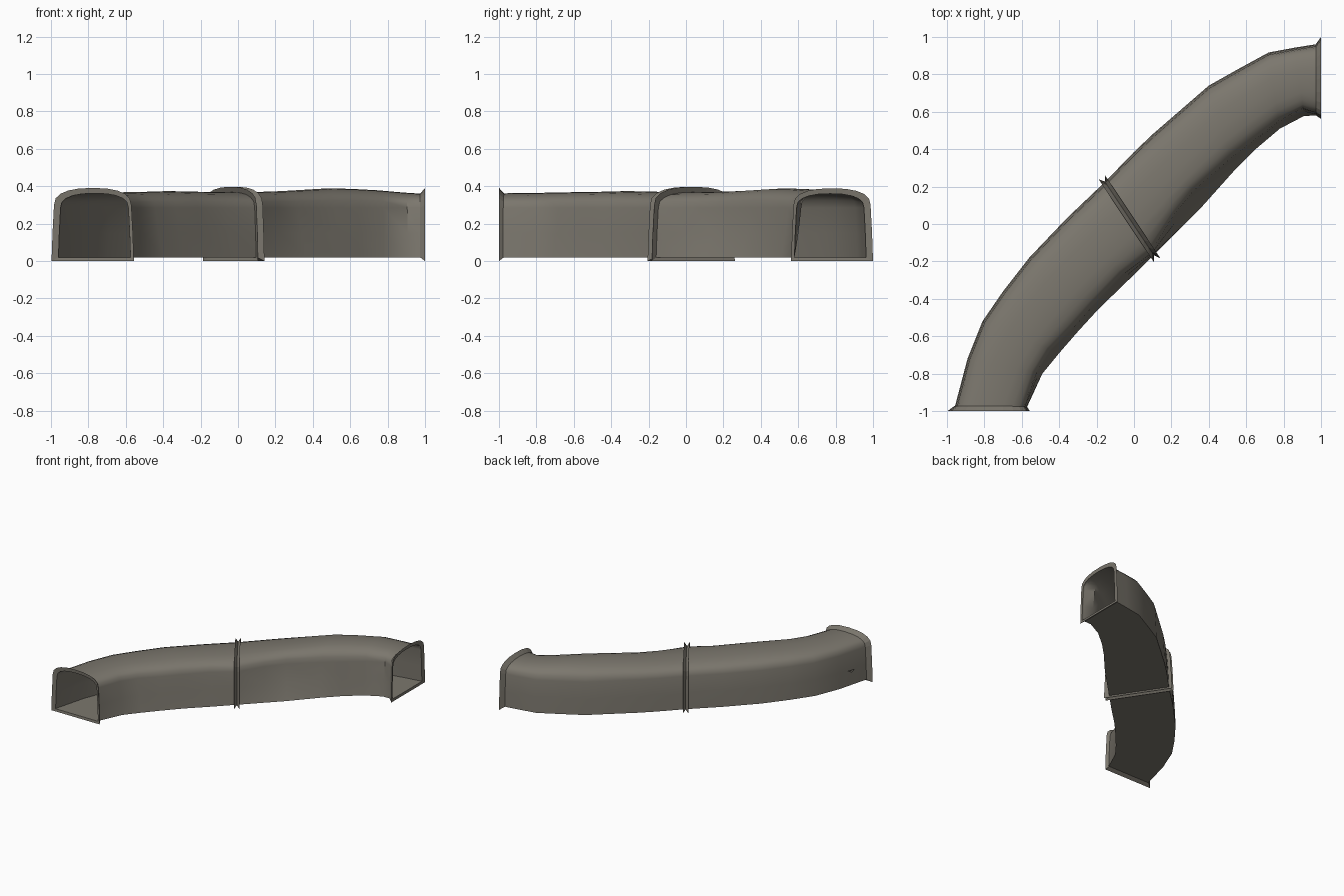
import bpy, math
from mathutils import Vector

if "Cube" in bpy.data.objects:
    bpy.data.objects.remove(bpy.data.objects["Cube"])

mat = bpy.data.materials.new("warm grey stone")
mat.diffuse_color = (0.20, 0.185, 0.155, 1)
mat.use_nodes = True
mat.node_tree.nodes["Principled BSDF"].inputs["Base Color"].default_value = mat.diffuse_color

# Stations along the bend: left x,y / right x,y / roof height / inward lean of right wall
STATIONS = [
    (-.96, -.985, -.575, -.985, .362, .00),
    (-.89, -.72, -.49, -.80, .365, .02),
    (-.81, -.52, -.40, -.69, .368, .035),
    (-.70, -.36, -.30, -.575, .370, .02),
    (-.56, -.18, -.19, -.455, .374, .02),
    (-.36, .03, -.03, -.30, .370, .03),
    (-.155, .225, .105, -.165, .368, .00),
    (.00, .385, .25, -.02, .370, .06),
    (.10, .48, .37, .10, .374, .08),
    (.40, .74, .54, .29, .388, .05),
    (.56, .83, .65, .40, .386, .03),
    (.72, .917, .78, .51, .378, .025),
    (.86, .943, .91, .578, .366, .03),
    (.985, .963, .985, .58, .360, .00),
]
N_ARC = 10


def section(st, lean_on=True, grow_l=0.0, grow_r=0.0, grow_z=0.0, base=0.02, shift=0.0):
    """Arch section from left foot over the roof to right foot."""
    left, right = Vector(st[0:2]), Vector(st[2:4])
    t = (right - left).normalized()
    n = Vector((-t.y, t.x))
    left = left - t * grow_l + n * shift
    width = (right - left).length + grow_r
    lean = st[5] if lean_on else 0
    shoulder, crown = 0.285 + grow_z * 0.5, st[4] + grow_z
    prof = [(0, base), (0.012, 0.15)]
    for i in range(N_ARC + 1):
        a = math.pi * i / N_ARC
        u = 0.5 - 0.47 * math.copysign(abs(math.cos(a)) ** 0.85, math.cos(a))
        prof.append((u, shoulder + (crown - shoulder) * math.sin(a) ** 0.8 if 0 < i < N_ARC else shoulder))
    prof += [(0.988, 0.15), (1, base)]
    pts = []
    for u, z in prof:
        k = max(0, (u - 0.6) / 0.4) * min(1, max(0, (z - 0.02) / 0.2))
        p = left + t * (u * width - lean * k)
        pts.append((p.x, p.y, z))
    return pts


def make(name, loops, cyclic=False, close=False, smooth=False):
    """Skin a list of equal point loops."""
    m = len(loops[0])
    verts = [p for l in loops for p in l]
    faces = []
    rows = len(loops)
    for r in range(rows if close else rows - 1):
        r2 = (r + 1) % rows
        for i in range(m if cyclic else m - 1):
            j = (i + 1) % m
            faces.append((r * m + i, r * m + j, r2 * m + j, r2 * m + i))
    me = bpy.data.meshes.new(name)
    me.from_pydata(verts, [], faces)
    me.materials.append(mat)
    ob = bpy.data.objects.new(name, me)
    bpy.context.collection.objects.link(ob)
    bpy.ops.object.select_all(action='DESELECT')
    ob.select_set(True)
    bpy.context.view_layer.objects.active = ob
    bpy.ops.object.mode_set(mode='EDIT')
    bpy.ops.mesh.select_all(action='SELECT')
    bpy.ops.mesh.normals_make_consistent(inside=False)
    bpy.ops.object.mode_set(mode='OBJECT')
    if smooth:
        bpy.ops.object.shade_smooth_by_angle(angle=math.radians(40))
    return ob


# Two tunnel lengths: closed tube of arch plus flat floor
make("tunnel_first_half", [section(s) for s in STATIONS[:7]], cyclic=True, smooth=True)
make("tunnel_second_half", [section(s) for s in STATIONS[6:]], cyclic=True, smooth=True)


# Flared collar frames, full loop including the sill
def collar(name, st, front, tip, back, gl, gr):
    make(name, [section(st, False, shift=front),
                section(st, False, gl, gr, 0.029, 0.0, tip),
                section(st, False, shift=back)], cyclic=True, close=True)


collar("entry_collar", STATIONS[0], -.012, -.015, .012, .037, .018)
collar("exit_collar", STATIONS[-1], .012, .015, -.012, .037, .018)
collar("middle_collar_a", STATIONS[6], -.010, -.020, .002, .030, .035)
collar("middle_collar_b", STATIONS[6], .010, .020, -.002, .030, .035)

# Small loose chip beside the outer wall
a, b, c = (-.965, -.775), (-.93, -.775), (-.948, -.832)
make("wall_chip", [[(*p, .155) for p in (a, b, c)], [(*p, .16) for p in (a, b, c)]], cyclic=True)
